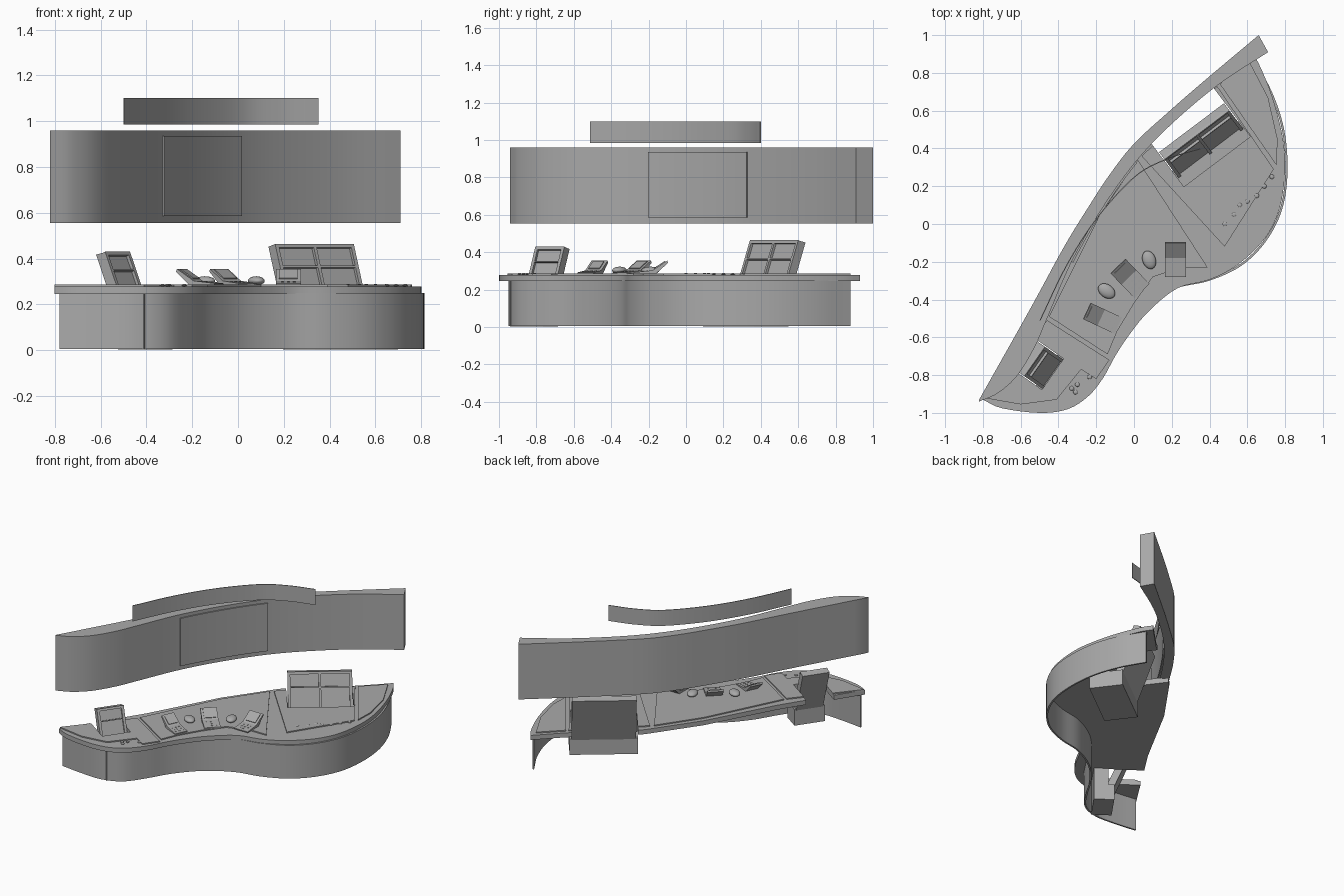
import bpy, bmesh, math
from mathutils import Vector, Matrix

cube = bpy.data.objects.get("Cube")
if cube:
    bpy.data.objects.remove(cube, do_unlink=True)

grey = bpy.data.materials.new("studio_grey")
grey.use_nodes = True
grey.diffuse_color = (0.4, 0.4, 0.4, 1)
grey.node_tree.nodes["Principled BSDF"].inputs["Base Color"].default_value = (0.4, 0.4, 0.4, 1)


def finish(name, bm, matrix=None, smooth=True):
    bmesh.ops.recalc_face_normals(bm, faces=bm.faces)
    mesh = bpy.data.meshes.new(name)
    bm.to_mesh(mesh)
    bm.free()
    mesh.materials.append(grey)
    obj = bpy.data.objects.new(name, mesh)
    bpy.context.collection.objects.link(obj)
    if matrix:
        obj.matrix_world = matrix
    if smooth:
        bpy.ops.object.select_all(action='DESELECT')
        obj.select_set(True)
        bpy.context.view_layer.objects.active = obj
        bpy.ops.object.shade_smooth_by_angle(angle=math.radians(30))
    return obj


def solid(name, ring_a, ring_b, matrix=None, smooth=True):
    """Closed solid between two matching outlines."""
    bm = bmesh.new()
    ends = [[bm.verts.new(p) for p in ring] for ring in (ring_a, ring_b)]
    for ring in ends:
        bm.faces.new(ring)
    n = len(ring_a)
    for i in range(n):
        j = (i + 1) % n
        bm.faces.new((ends[0][i], ends[0][j], ends[1][j], ends[1][i]))
    return finish(name, bm, matrix, smooth)


def extrude_plan(name, outline, z0, z1):
    return solid(name, [(x, y, z0) for x, y in outline], [(x, y, z1) for x, y in outline])


def prism(name, profile, x0, x1, place):
    """Side profile (depth, height) extruded across the width."""
    return solid(name, [(x0, d, z) for d, z in profile], [(x1, d, z) for d, z in profile], place, False)


def spline(points, steps=6):
    """Smooth curve through plan points."""
    p = [Vector(q) for q in points]
    p = [2 * p[0] - p[1]] + p + [2 * p[-1] - p[-2]]
    out = []
    for a, b, c, d in zip(p, p[1:], p[2:], p[3:]):
        for i in range(steps):
            t = i / steps
            out.append(0.5 * (2 * b + (c - a) * t + (2 * a - 5 * b + 4 * c - d) * t ** 2
                              + (3 * b - a - 3 * c + d) * t ** 3))
    return out + [p[-2]]


def sheet(name, path, z0, z1, thick):
    """Upright strip along a path, thickened to the path's right."""
    side = []
    for i, p in enumerate(path):
        t = (path[min(i + 1, len(path) - 1)] - path[max(i - 1, 0)]).normalized()
        side.append(p + Vector((t.y, -t.x)) * thick)
    return extrude_plan(name, path + side[::-1], z0, z1)


def placed(x, y, degrees):
    return Matrix.Translation((x, y, 0)) @ Matrix.Rotation(math.radians(degrees), 4, 'Z')


# Overhead wall panel with a raised screen on its front
panel_front = spline([(-.82, -.94), (-.72, -.895), (-.62, -.805), (-.53, -.66), (-.46, -.5),
                      (-.33, -.2), (-.17, .08), (.01, .33), (.2, .53), (.45, .74), (.71, .91)])
panel_back = spline([(-.82, -.93), (-.55, -.45), (-.37, -.12), (-.235, .1), (-.13, .26),
                     (0, .425), (.19, .6), (.38, .765), (.66, 1)])
extrude_plan("wall_panel", panel_front + panel_back[::-1], .555, .96)
sheet("wall_screen", [p for p in panel_front if -.335 < p.x < .015], .585, .935, .009)

# Thin header strip above the panel
header = spline([(-.5, -.51), (-.36, -.22), (-.2, .03), (0, .25), (.17, .345), (.35, .4)])
sheet("header_strip", header, .985, 1.1, .005)

# Desk slab and the curved skirt under its front edge
desk_front = spline([(-.8, -.93), (-.7, -.975), (-.5, -1), (-.35, -.98), (-.24, -.91),
                     (-.16, -.81), (-.1, -.7), (-.02, -.58), (.08, -.46), (.23, -.34),
                     (.4, -.295), (.55, -.215), (.69, -.08), (.77, .08), (.8, .29),
                     (.785, .47), (.73, .68), (.66, .85), (.61, .93)], 4)
desk_back = [(.44, .76), (.22, .59), (.04, .42), (-.2, .08), (-.46, -.4)]
slab = extrude_plan("desk_slab", desk_front + desk_back, .245, .278)
skirt = spline([(-.78, -.92), (-.62, -.94), (-.45, -.945), (-.31, -.89), (-.21, -.76),
                (-.11, -.6), (.03, -.45), (.21, -.345), (.4, -.3), (.57, -.22), (.7, -.09),
                (.785, .08), (.813, .28), (.795, .5), (.73, .7), (.63, .88)])
sheet("desk_skirt", skirt, .006, .25, -.012)

# Worktop plates separated by narrow seams
plates = {
    "left": [(-.8, -.92), (-.46, -.51), (-.13, -.72), (-.2, -.82), (-.28, -.77), (-.41, -.93), (-.6, -.955)],
    "middle": [(-.45, -.49), (-.14, -.69), (-.09, -.57), (0, -.42), (.1, -.28),
               (.25, -.23), (.39, -.23), (.02, .34), (-.18, .05)],
    "right": [(.04, .36), (.48, -.12), (.74, .29), (.44, .73)],
    "tip": [(.455, .74), (.755, .31), (.76, .45), (.71, .67), (.6, .88)],
}
worktop = {part: extrude_plan(part + "_worktop", outline, .27, .286)
           for part, outline in plates.items()}


def cut_well(place, width, targets):
    """Open a well through the desk, from the monitor to the back edge."""
    cutter = prism("well_cutter", [(0, .2), (.5, .2), (.5, .35), (0, .35)], -width / 2, width / 2, place)
    cutter.hide_render = True
    for obj in targets:
        mod = obj.modifiers.new("well", 'BOOLEAN')
        mod.operation, mod.solver, mod.object = 'DIFFERENCE', 'EXACT', cutter
        bpy.context.view_layer.objects.active = obj
        bpy.ops.object.modifier_apply(modifier=mod.name)
    bpy.data.objects.remove(cutter, do_unlink=True)


def monitor(name, place, width, base, top, height, columns, front):
    """Leaning monitor that sinks through its well into a box below."""
    h, thick = width / 2, .035
    slope = (top - base) / height
    low = Vector((base - .16 * slope, .12))
    high = Vector((top, .28 + height))
    back = Vector((thick, -.008))
    prism(name + "_case", [low, high, high + back, low + back], -h, h, place)
    up = high - low
    out = Vector((-up.y, up.x)).normalized() * .014
    split = (.28 + height * .45 - low.y) / up.y

    def rail(part, a, b, x0, x1):
        p, q = low + up * a, low + up * b
        prism(name + part, [p, q, q + out, p + out], x0, x1, place)

    rail("_side_rail", 0, 1, -h, -h + .018)
    rail("_side_rail", 0, 1, h - .018, h)
    rail("_top_rail", .95, 1, -h + .018, h - .018)
    rail("_cross_rail", split - .012, split + .012, -h + .018, h - .018)
    if columns == 2:
        rail("_centre_rail", 0, .95, -.008, .008)
    foot = low.x + thick
    prism(name + "_box", [(front, .003), (foot, .003), (foot, .12), (0, .12), (0, .26), (front, .26)],
          -h - .012, h + .012, place)


right_place, left_place = placed(.44, .33, 37), placed(-.43, -.795, 55)
cut_well(right_place, .44, [slab, worktop["right"]])
cut_well(left_place, .2, [slab, worktop["left"]])
monitor("right_monitor", right_place, .43, .125, .19, .18, 2, -.13)
monitor("left_monitor", left_place, .19, .07, .13, .145, 1, -.1)

# Desk consoles: sloped keypad with a raised display behind
for name, x, y, turn, width in (("left", -.165, -.5, 65, .095), ("middle", -.02, -.29, 44, .11),
                                ("right", .22, -.19, 0, .11)):
    place = placed(x, y, turn)
    h = width / 2
    prism(name + "_console", [(-.09, .285), (-.09, .292), (.01, .303), (.09, .355), (.094, .343),
                              (.03, .285)], -h, h, place)
    prism(name + "_display", [(.02, .311), (.08, .35), (.078, .354), (.018, .315)], -h + .015, h - .015, place)
    for row in range(3):
        for col in range(3):
            kx, kd = (col - 1) * .026, -.07 + row * .025
            z = .292 + (kd + .09) * .11
            prism(name + "_key", [(kd, z - .002), (kd + .008, z - .001), (kd + .008, z + .003), (kd, z + .002)],
                  kx - .005, kx + .005, place)


# Rounded pods between the consoles, and low round buttons
def disc(name, x, y, z, rx, ry, rz, turn=0):
    bm = bmesh.new()
    bmesh.ops.create_uvsphere(bm, u_segments=20, v_segments=10, radius=1)
    finish(name, bm, placed(x, y, turn) @ Matrix.Translation((0, 0, z)) @ Matrix.Diagonal((rx, ry, rz, 1)))


for x, y, turn in ((-.145, -.355, -35), (.08, -.19, -70)):
    disc("pod", x, y, .303, .05, .035, .02, turn)
for x, y in ((-.33, -.87), (-.3, -.85), (-.31, -.89), (-.235, -.81), (.48, 0), (.53, .05),
             (.56, .1), (.6, .12), (.65, .15), (.69, .2), (.73, .25)):
    disc("button", x, y, .284, .012, .012, .005)
